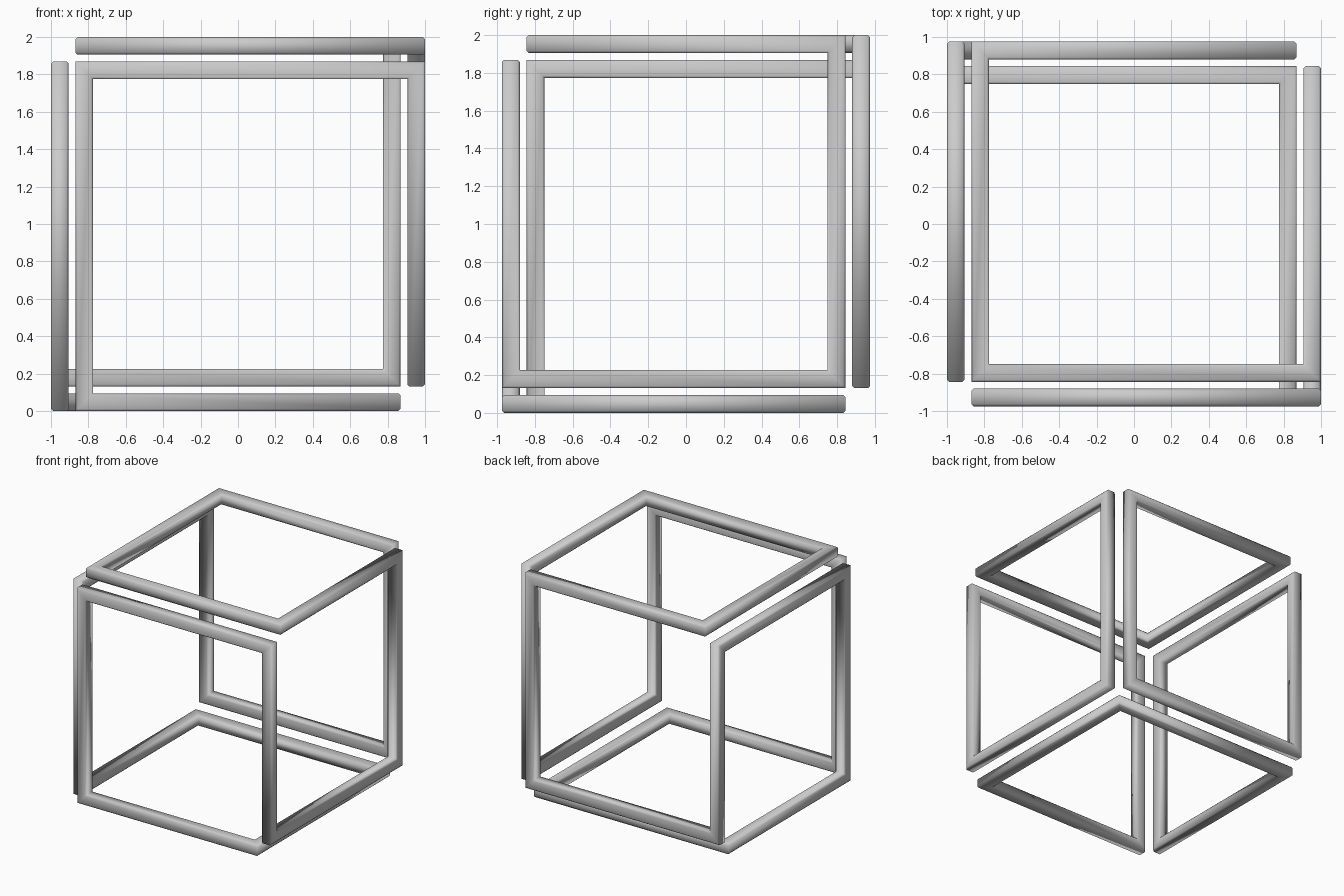
import bpy
import bmesh
from mathutils import Vector

cube = bpy.data.objects.get("Cube")
if cube:
    bpy.data.objects.remove(cube, do_unlink=True)

HALF = 0.0475      # half the bar thickness
BEVEL = 0.012      # chamfer on the long edges
STEP = 0.131       # distance between outer and inner lanes
REACH = Vector((0.9525, 0.9275, 0.9525))

# One continuous bar: half of the loop, the rest is its point reflection.
# O / o = outer lane on the plus / minus side, I / i = inner lane.
codes = "OIO OIi Ooi OoI ioI ioo Ioo IIo oIo".split()
codes += [code.swapcase() for code in codes]


def corner(code):
    """Turn a three letter lane code into a centreline corner."""
    p = Vector()
    for axis, letter in enumerate(code):
        lane = REACH[axis] - (STEP if letter in "Ii" else 0)
        p[axis] = lane if letter.isupper() else -lane
    return p + Vector((0, 0, 1))


def chamfered_section(u, v):
    """Square section with cut corners, spanned by two unit vectors."""
    a, b = HALF, HALF - BEVEL
    outline = ((a, -b), (a, b), (b, a), (-b, a), (-a, b), (-a, -b), (-b, -a), (b, -a))
    return [u * s + v * t for s, t in outline]


def mitred_loop(points):
    """Sweep the section round a closed right-angled path with mitred corners."""
    bm = bmesh.new()
    count = len(points)
    direction = (points[0] - points[-1]).normalized()
    u = Vector((direction.y, direction.z, direction.x))
    section = chamfered_section(u, direction.cross(u))
    rings = []
    for k in range(count + 1):
        here, after = points[k % count], points[(k + 1) % count]
        turn = (after - here).normalized()
        rings.append([bm.verts.new(here + w - direction * w.dot(turn)) for w in section])
        section = [w - (turn + direction) * w.dot(turn) for w in section]
        direction = turn
    for first, second in zip(rings, rings[1:]):
        for j in range(len(first)):
            n = (j + 1) % len(first)
            bm.faces.new((first[j], first[n], second[n], second[j]))
    # The last ring lies on the first one
    bmesh.ops.remove_doubles(bm, verts=bm.verts[:], dist=0.001)
    bmesh.ops.recalc_face_normals(bm, faces=bm.faces[:])
    for face in bm.faces:
        face.smooth = True
    return bm


# Material
grey = bpy.data.materials.new("light_grey")
grey.use_nodes = True
colour = (0.6, 0.6, 0.6, 1)
grey.diffuse_color = colour
grey.node_tree.nodes["Principled BSDF"].inputs["Base Color"].default_value = colour

# Endless cube frame
mesh = bpy.data.meshes.new("endless_cube_frame")
bm = mitred_loop([corner(code) for code in codes])
bm.to_mesh(mesh)
bm.free()
mesh.materials.append(grey)
frame = bpy.data.objects.new("endless_cube_frame", mesh)
bpy.context.scene.collection.objects.link(frame)
